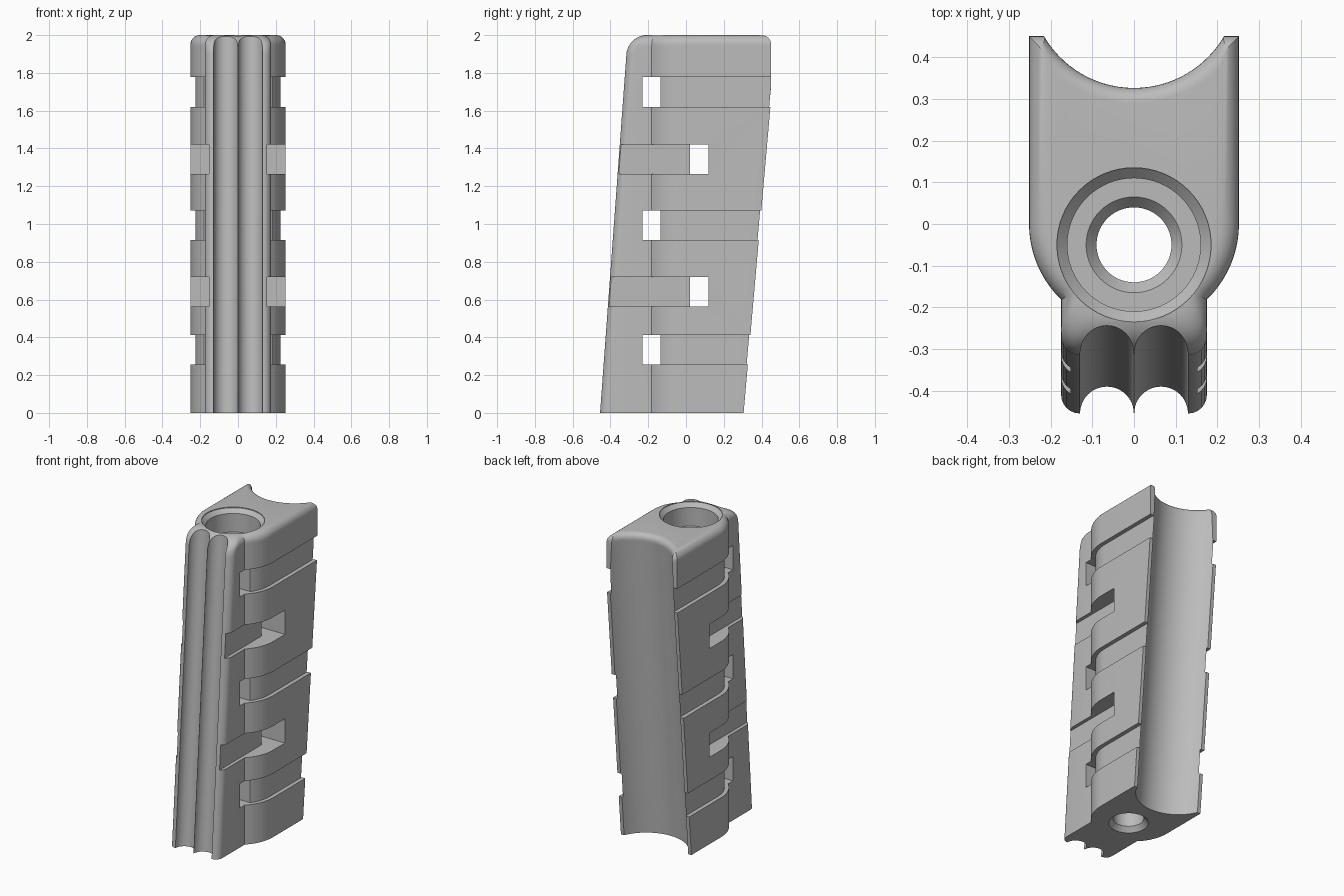
import bpy, bmesh
from math import sin, cos, pi, sqrt, asin

if "Cube" in bpy.data.objects:
    bpy.data.objects.remove(bpy.data.objects["Cube"], do_unlink=True)

HEIGHT, HALF_WIDTH, FRONT_HALF = 2.0, 0.252, 0.175

grey = bpy.data.materials.new("plain grey")
grey.use_nodes = True
colour = (0.5, 0.5, 0.5, 1)
grey.diffuse_color = colour
grey.node_tree.nodes["Principled BSDF"].inputs["Base Color"].default_value = colour


def loft(name, rings):
    """Skin a stack of equal-length loops and cap both ends."""
    bm = bmesh.new()
    loops = [[bm.verts.new(p) for p in ring] for ring in rings]
    n = len(loops[0])
    for low, high in zip(loops, loops[1:]):
        for i in range(n):
            j = (i + 1) % n
            bm.faces.new((low[i], low[j], high[j], high[i]))
    bm.faces.new(loops[0][::-1])
    bm.faces.new(loops[-1])
    bmesh.ops.recalc_face_normals(bm, faces=bm.faces)
    mesh = bpy.data.meshes.new(name)
    bm.to_mesh(mesh)
    bm.free()
    mesh.materials.append(grey)
    obj = bpy.data.objects.new(name, mesh)
    bpy.context.collection.objects.link(obj)
    return obj


def mirrored(half):
    """Close a half profile whose first and last points lie on x = 0."""
    return half + [(-x, y) for x, y in half[-2:0:-1]]


def prism(name, half, z0, z1):
    loop = mirrored(half)
    return loft(name, [[(x, y, z) for x, y in loop] for z in (z0, z1)])


def circle(r, x, y, z, n=48):
    return [(x + r * cos(2 * pi * i / n), y + r * sin(2 * pi * i / n), z) for i in range(n)]


def inset(z, r):
    """How far a top rounding of radius r pulls the wall in at height z."""
    h = max(0, z - (HEIGHT - r))
    return r - sqrt(max(0, r * r - h * h))


def front_y(z):
    return -0.455 + 0.0735 * z


def side_arc(r, y_end, n=10):
    """Rounded flank, from the widest point forwards to y_end."""
    end = asin(-y_end / r)
    return [(r * cos(end * i / n), -r * sin(end * i / n)) for i in range(n + 1)]


def body_ring(z):
    d = inset(z, 0.05)
    half, narrow = HALF_WIDTH - d, FRONT_HALF - d
    back = min(0.305 + 0.0875 * z, 0.451) - d
    # leaning round channel in the back
    yc, r = 0.405 + 0.0875 * z, 0.25 + inset(z, 0.04)
    xe = min(sqrt(max(0, r * r - (yc - back) ** 2)), half - 0.003)
    end = asin(xe / r)
    pts = [(r * sin(end * i / 14), yc - r * cos(end * i / 14)) for i in range(15)]
    pts.append((half, min(back, pts[-1][1] + 0.002)))
    # rounded flanks, then the narrower front block
    pts += side_arc(half, -sqrt(half * half - narrow * narrow))
    fy, c = front_y(z) + inset(z, 0.1), 0.045
    for i in range(7):
        a = pi / 2 * i / 6
        pts.append((narrow - c + c * cos(a), fy + c - c * sin(a)))
    pts.append((0, fy))
    return [(x, y, z) for x, y in mirrored(pts)]


# Main body with rounded top rim
levels = [0, 1.668] + [HEIGHT - 0.1 + 0.1 * sin(pi / 2 * i / 12) for i in range(13)]
grip = loft("grip_body", [body_ring(z) for z in levels])
cutters = []

# Two leaning flutes down the front
for side in (-1, 1):
    cutters.append(loft("front_flute_cutter", [
        circle(0.0645, side * 0.065, front_y(z), z) for z in (-0.1, 2.1)]))

# Stepped vertical bore, countersunk at both ends
bore = [(0.116, -0.1), (0.116, 0), (0.09, 0.03), (0.09, 1.82), (0.115, 1.85),
        (0.16, 1.85), (0.16, 1.97), (0.185, 1.995), (0.185, 2.1)]
cutters.append(loft("bore_cutter", [circle(r, 0, -0.05, z, 64) for r, z in bore]))

# Wrap-around grooves to the back, with a through window at the front end
for z in (0.255, 0.915, 1.62):
    half = [(0, -0.23), (0.4, -0.23), (0.4, 0.7), (0.226, 0.7)]
    half += side_arc(0.226, -0.135) + [(0, -0.135)]
    cutters.append(prism("back_groove_cutter", half, z, z + 0.157))

# Flat grooves from the front, with a through window at the rear end
for z in (0.562, 1.265):
    half = [(0, 0.02), (0.153, 0.02), (0.153, -0.7), (0.4, -0.7), (0.4, 0.12), (0, 0.12)]
    cutters.append(prism("front_groove_cutter", half, z, z + 0.157))

# Cut everything out of the body
bpy.context.view_layer.objects.active = grip
for cutter in cutters:
    cutter.hide_render = True
    mod = grip.modifiers.new("cut", "BOOLEAN")
    mod.operation, mod.solver, mod.object = "DIFFERENCE", "EXACT", cutter
    bpy.ops.object.modifier_apply(modifier=mod.name)
    bpy.data.objects.remove(cutter, do_unlink=True)

bpy.ops.object.select_all(action="DESELECT")
grip.select_set(True)
bpy.ops.object.shade_smooth_by_angle(angle=0.5)
